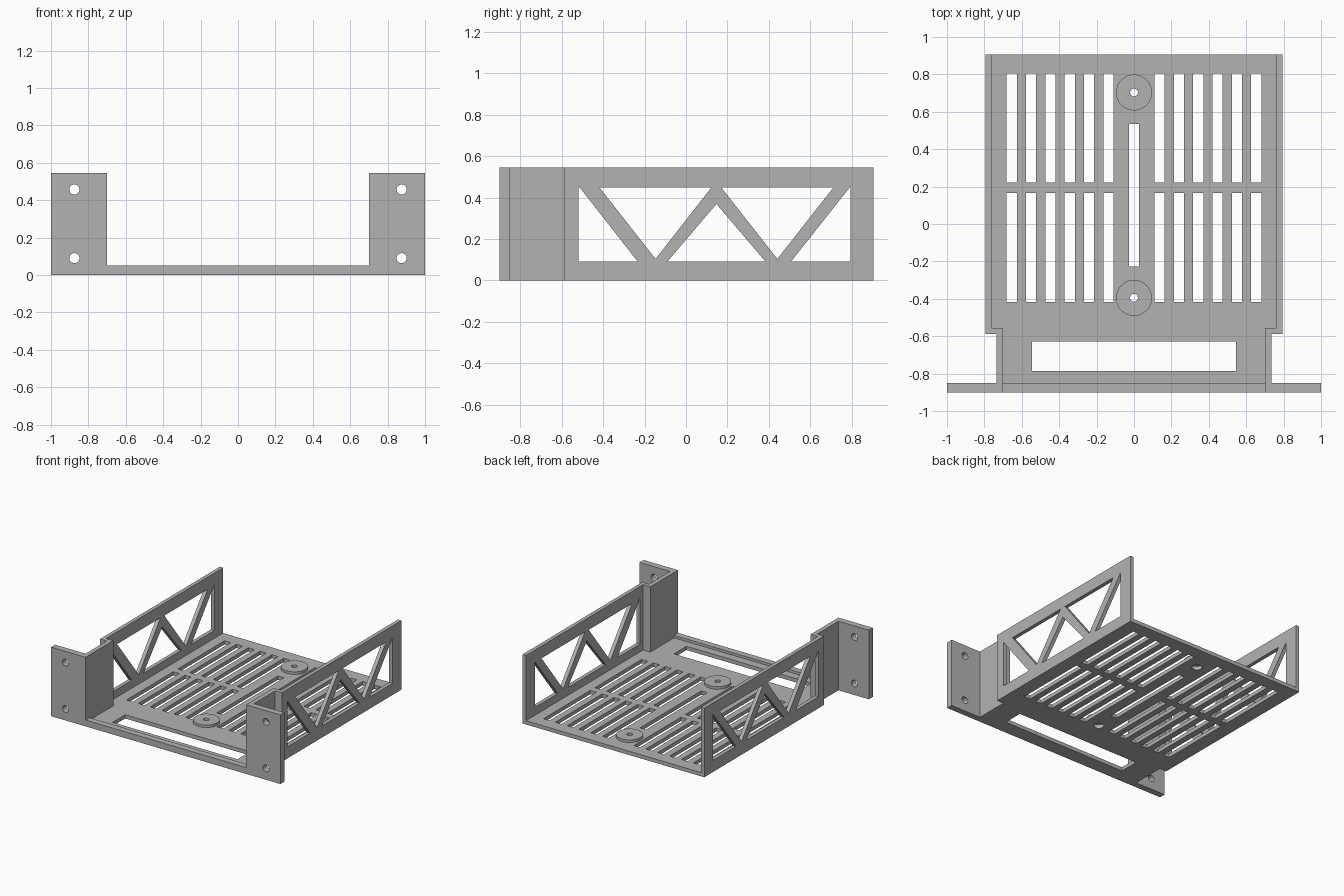
import bpy
from math import cos, sin, pi
from mathutils import Matrix

cube = bpy.data.objects.get("Cube")
if cube:
    bpy.data.objects.remove(cube)

grey = bpy.data.materials.new("plain grey")
grey.use_nodes = True
colour = (0.45, 0.45, 0.45, 1)
grey.diffuse_color = colour
grey.node_tree.nodes["Principled BSDF"].inputs["Base Color"].default_value = colour

HEIGHT = 0.545
FLOOR = 0.03

# Local (u, v, thickness) axes for plates lying flat, facing front, facing sideways
FLAT = Matrix.Identity(3)
FRONT = Matrix(((1, 0, 0), (0, 0, 1), (0, 1, 0)))
SIDE = Matrix(((0, 0, 1), (1, 0, 0), (0, 1, 0)))


def rect(u0, u1, v0, v1):
    return [(u0, v0), (u1, v0), (u1, v1), (u0, v1)]


def circle(u, v, r, n=32):
    return [(u + r * cos(2 * pi * i / n), v + r * sin(2 * pi * i / n)) for i in range(n)]


def plate(name, axes, low, high, outline, holes=(), mirror=False):
    """Extrude an outline with holes from low to high along the plate's thickness."""
    curve = bpy.data.curves.new(name, 'CURVE')
    curve.dimensions = '2D'
    curve.fill_mode = 'BOTH'
    curve.extrude = (high - low) / 2
    for loop in [outline, *holes]:
        spline = curve.splines.new('POLY')
        spline.points.add(len(loop) - 1)
        for point, (u, v) in zip(spline.points, loop):
            point.co = (u, v, 0, 1)
        spline.use_cyclic_u = True
    temp = bpy.data.objects.new(name, curve)
    mesh = bpy.data.meshes.new_from_object(temp)
    bpy.data.objects.remove(temp)
    bpy.data.curves.remove(curve)
    mesh.transform(Matrix.Translation((0, 0, (low + high) / 2)))
    mesh.transform(axes.to_4x4())
    if axes.determinant() < 0:
        mesh.flip_normals()
    mesh.materials.clear()
    mesh.materials.append(grey)
    mesh.shade_flat()
    obj = bpy.data.objects.new(name, mesh)
    bpy.context.collection.objects.link(obj)
    if mirror:
        obj.modifiers.new("mirror", 'MIRROR')
    return obj


# Floor: stepped outline with vent slots, cable slot, front window and screw recesses
half = [(1, -0.9), (1, -0.85), (0.735, -0.85), (0.735, -0.587), (0.793, -0.587), (0.793, 0.905)]
outline = half + [(-x, y) for x, y in reversed(half)]
pads = (0.703, -0.395)
openings = [rect(-0.545, 0.545, -0.785, -0.628), rect(-0.026, 0.026, -0.228, 0.535)]
openings += [circle(0, y, 0.037) for y in pads]
for side in (-1, 1):
    for i in range(6):
        x = side * (0.137 + 0.1033 * i)
        for v0, v1 in ((-0.418, 0.165), (0.222, 0.805)):
            openings.append(rect(x - 0.027, x + 0.027, v0, v1))
plate("floor", FLAT, 0, FLOOR, outline, openings)

# Raised screw pads
for label, y in zip(("rear", "front"), pads):
    plate(label + "_screw_pad", FLAT, FLOOR, 0.05, circle(0, y, 0.096, 48), [circle(0, y, 0.021)])

# Lip along the front edge
plate("front_lip", FLAT, FLOOR, 0.05, rect(-0.7, 0.7, -0.9, -0.85))

# Side walls with triangular truss openings
triangles = [
    [(-0.518, 0.455), (-0.518, 0.092), (-0.234, 0.092)],
    [(-0.417, 0.448), (0.122, 0.448), (-0.147, 0.104)],
    [(-0.089, 0.092), (0.383, 0.092), (0.147, 0.369)],
    [(0.171, 0.448), (0.711, 0.448), (0.441, 0.104)],
    [(0.795, 0.455), (0.795, 0.092), (0.508, 0.092)],
]
plate("side_walls", SIDE, 0.763, 0.793, rect(-0.555, 0.905, FLOOR, HEIGHT), triangles, mirror=True)

# Stepped neck joining each side wall to its mounting ear
neck = [(0.7, -0.85), (0.735, -0.85), (0.735, -0.587), (0.793, -0.587), (0.793, -0.555), (0.7, -0.555)]
plate("neck_walls", FLAT, FLOOR, HEIGHT, neck, mirror=True)

# Front mounting ears with two bolt holes each
bolts = [circle(0.875, z, 0.027) for z in (0.09, 0.457)]
plate("mounting_ears", FRONT, -0.9, -0.85, rect(0.7, 1, FLOOR, HEIGHT), bolts, mirror=True)
